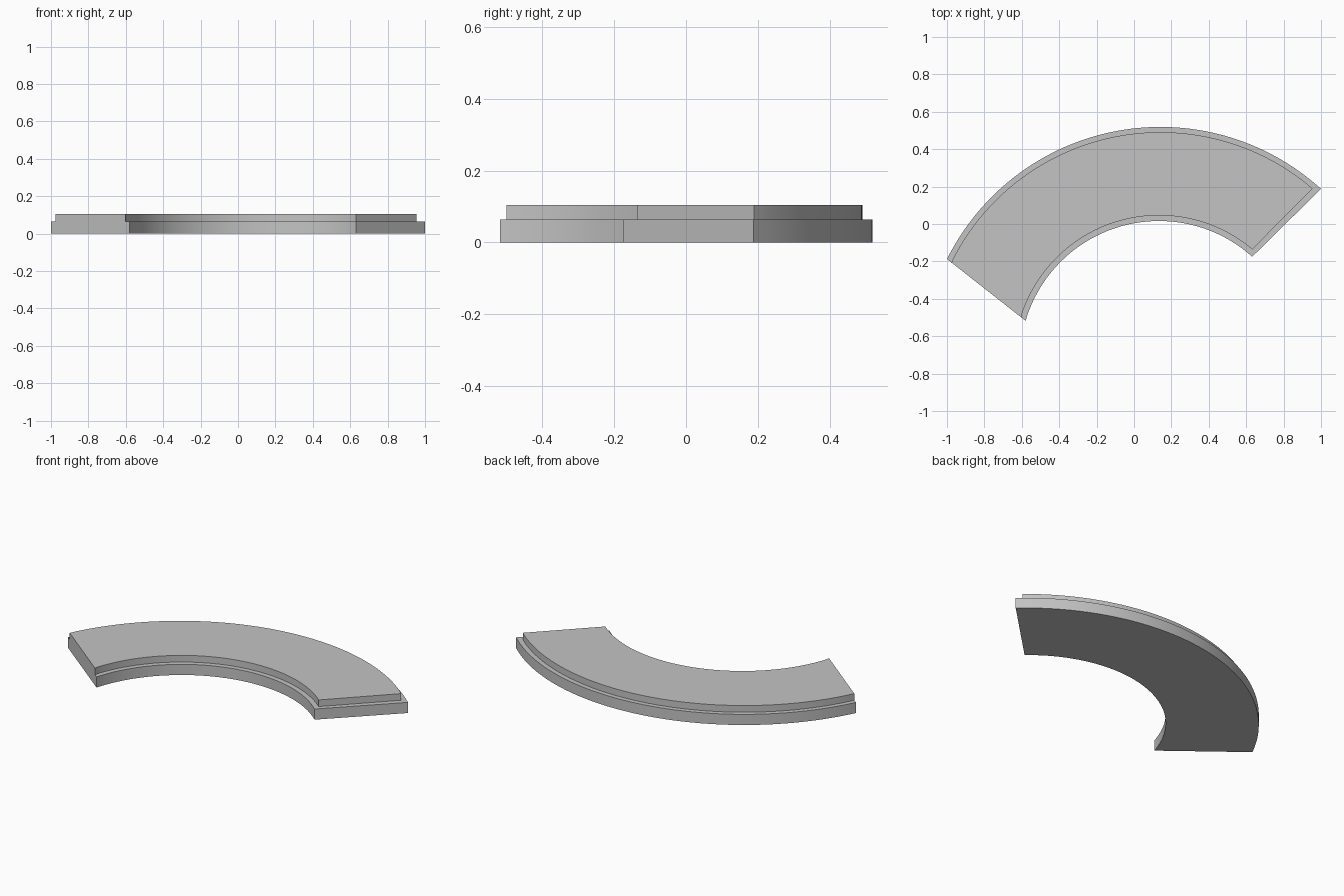
import bpy, bmesh
from math import atan2, cos, sin, radians

cube = bpy.data.objects.get("Cube")
if cube:
    bpy.data.objects.remove(cube, do_unlink=True)

grey = bpy.data.materials.new("plain_grey")
grey.use_nodes = True
grey.diffuse_color = (0.55, 0.55, 0.55, 1)
grey.node_tree.nodes["Principled BSDF"].inputs["Base Color"].default_value = grey.diffuse_color

OUTER_CENTRE = (0.142, -0.757)
INNER_CENTRE = (0.134, -0.728)
SEGMENTS = 64


def arc(centre, radius, left, right):
    """Points along an arc from the left end towards the right end."""
    a, b = (atan2(p[1] - centre[1], p[0] - centre[0]) for p in (left, right))
    angles = [a + (b - a) * i / SEGMENTS for i in range(SEGMENTS + 1)]
    pts = [(centre[0] + radius * cos(t), centre[1] + radius * sin(t)) for t in angles]
    pts[0], pts[-1] = left, right
    return pts


def curved_slab(name, z0, z1, outer, inner):
    """Closed slab between an outer and an inner arc, cut straight at both ends."""
    bm = bmesh.new()
    rows = [[bm.verts.new((x, y, z)) for x, y in arc(*spec)]
            for spec, z in ((outer, z0), (outer, z1), (inner, z1), (inner, z0))]
    for r in range(4):
        a, b = rows[r], rows[(r + 1) % 4]
        for i in range(SEGMENTS):
            bm.faces.new((a[i], a[i + 1], b[i + 1], b[i]))
    for end in (0, -1):
        bm.faces.new([row[end] for row in rows])
    bmesh.ops.recalc_face_normals(bm, faces=bm.faces)
    mesh = bpy.data.meshes.new(name)
    bm.to_mesh(mesh)
    bm.free()
    mesh.materials.append(grey)
    obj = bpy.data.objects.new(name, mesh)
    bpy.context.collection.objects.link(obj)
    bpy.ops.object.select_all(action='DESELECT')
    obj.select_set(True)
    bpy.context.view_layer.objects.active = obj
    bpy.ops.object.shade_smooth_by_angle(angle=radians(30))


# Wide lower slab
curved_slab("lower_slab", 0, 0.064,
            (OUTER_CENTRE, 1.276, (-1, -0.187), (1, 0.188)),
            (INNER_CENTRE, 0.744, (-0.579, -0.518), (0.632, -0.175)))

# Upper slab, set back on the curved sides and the right end, flush at the left end
curved_slab("upper_slab", 0.064, 0.104,
            (OUTER_CENTRE, 1.248, (-0.976, -0.206), (0.954, 0.189)),
            (INNER_CENTRE, 0.774, (-0.602, -0.5), (0.632, -0.136)))
